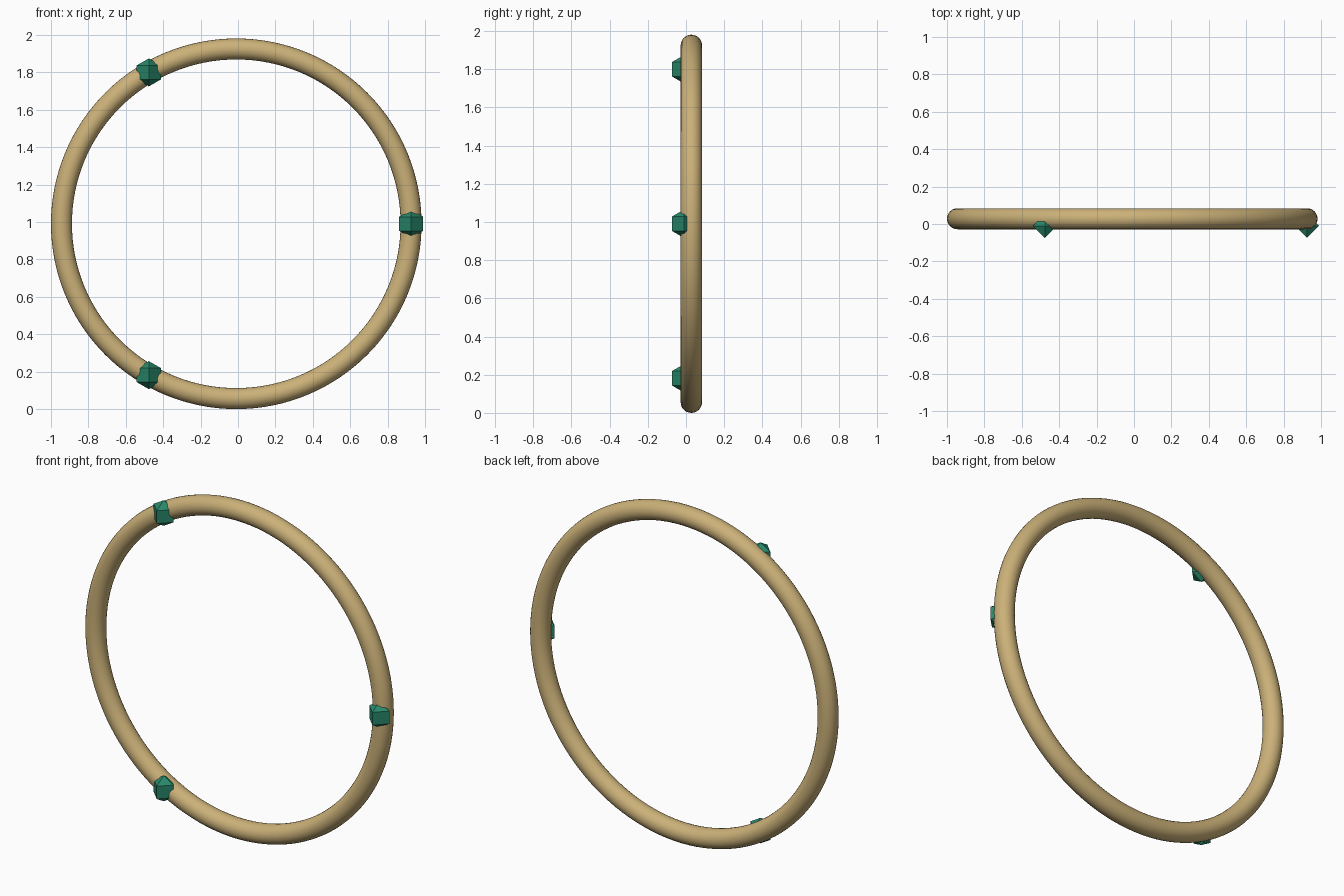
import bpy
import math
from mathutils import Matrix

cube = bpy.data.objects.get("Cube")
if cube:
    bpy.data.objects.remove(cube, do_unlink=True)

# Proportions
MAJOR = 0.9346
TUBE = 0.0561
GEM = 0.0748
CENTER_X, CENTER_Z = -0.0093, MAJOR + TUBE
RING_Y, GEM_Y = 0.028, -0.0094


def make_material(name, color):
    mat = bpy.data.materials.new(name)
    mat.use_nodes = True
    mat.diffuse_color = color
    mat.node_tree.nodes["Principled BSDF"].inputs["Base Color"].default_value = color
    return mat


gold = make_material("warm_gold", (0.60, 0.44, 0.19, 1))
green = make_material("emerald_green", (0.022, 0.25, 0.15, 1))

# Upright ring
bpy.ops.mesh.primitive_torus_add(major_segments=128, minor_segments=24,
                                 major_radius=MAJOR, minor_radius=TUBE)
ring = bpy.context.object
ring.name = "ring"
ring.data.transform(Matrix.Rotation(math.pi / 2, 4, "X"))
ring.location = (CENTER_X, RING_Y, CENTER_Z)
ring.data.materials.append(gold)
bpy.ops.object.shade_smooth()

# Three octahedral gems spaced evenly on the front
for i, name in enumerate(("left_gem", "upper_right_gem", "lower_right_gem")):
    angle = i * math.tau / 3
    bpy.ops.mesh.primitive_uv_sphere_add(segments=4, ring_count=2, radius=GEM)
    gem = bpy.context.object
    gem.name = name
    gem.location = (CENTER_X + MAJOR * math.cos(angle), GEM_Y,
                    CENTER_Z + MAJOR * math.sin(angle))
    gem.data.materials.append(green)
    bpy.ops.object.shade_flat()
